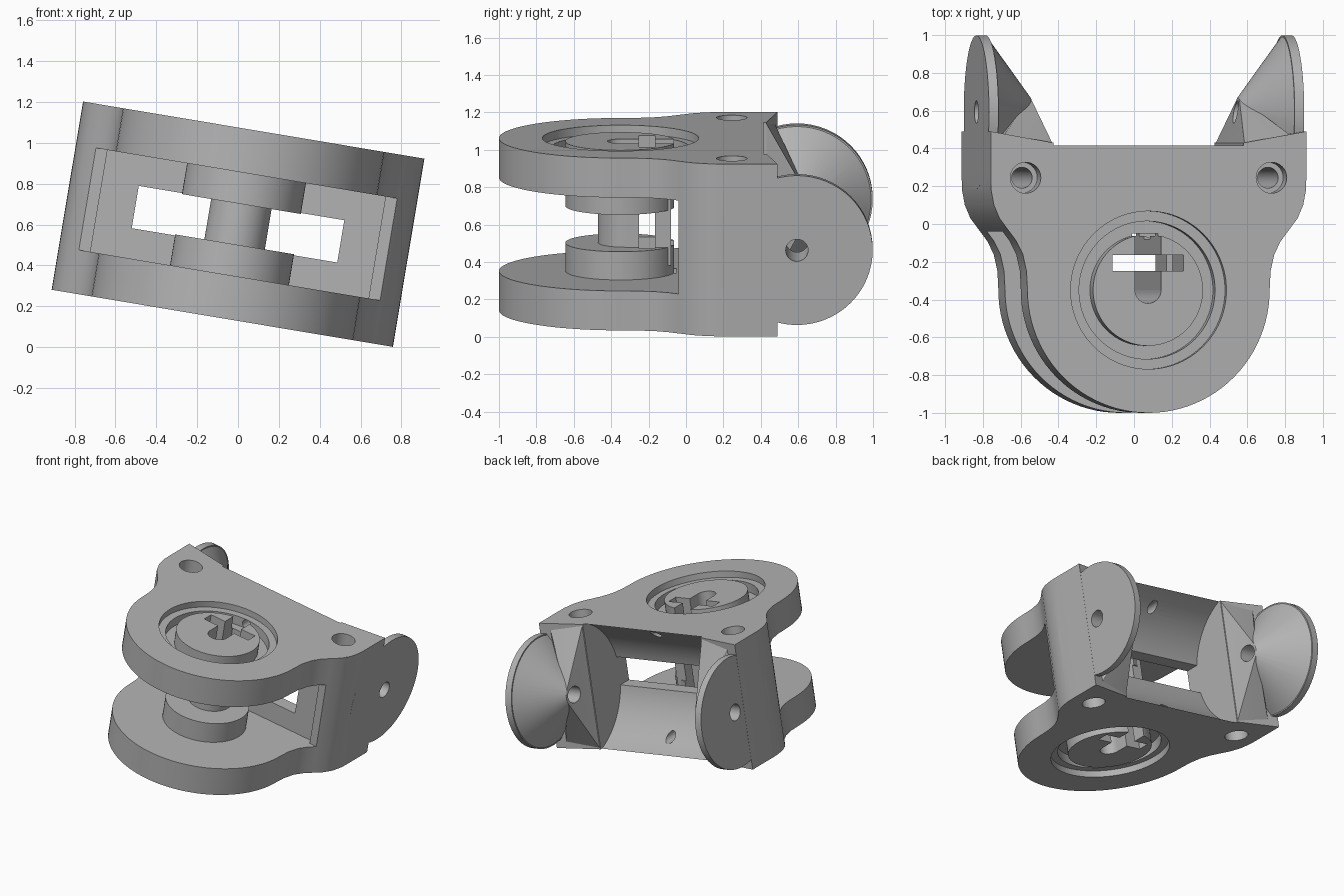
import bpy, bmesh, math
from mathutils import Matrix, Vector

if "Cube" in bpy.data.objects:
    bpy.data.objects.remove(bpy.data.objects["Cube"], do_unlink=True)

GREY = (0.45, 0.45, 0.45, 1)
mat = bpy.data.materials.new("plain grey")
mat.use_nodes = True
mat.diffuse_color = GREY
mat.node_tree.nodes["Principled BSDF"].inputs["Base Color"].default_value = GREY

HALF_W, HALF_H = 0.847, 0.467
HINGE_Y, DRUM_Y = 0.593, -0.35


def finish(name, bm):
    bmesh.ops.recalc_face_normals(bm, faces=bm.faces[:])
    mesh = bpy.data.meshes.new(name)
    bm.to_mesh(mesh)
    bm.free()
    ob = bpy.data.objects.new(name, mesh)
    bpy.context.scene.collection.objects.link(ob)
    mesh.materials.append(mat)
    return ob


def box(name, x0, x1, y0, y1, z0, z1):
    bm = bmesh.new()
    bmesh.ops.create_cube(bm, size=1)
    for v in bm.verts:
        v.co = Vector((x1 if v.co.x > 0 else x0, y1 if v.co.y > 0 else y0, z1 if v.co.z > 0 else z0))
    return finish(name, bm)


def cylinder(name, start, end, r, r2=None, segs=64):
    start, end = Vector(start), Vector(end)
    axis = end - start
    turn = Vector((0, 0, 1)).rotation_difference(axis).to_matrix().to_4x4()
    bm = bmesh.new()
    bmesh.ops.create_cone(bm, cap_ends=True, segments=segs, radius1=r, radius2=r if r2 is None else r2,
                          depth=axis.length, matrix=Matrix.Translation((start + end) / 2) @ turn)
    return finish(name, bm)


def prism(name, outline, z0, z1):
    bm = bmesh.new()
    face = bm.faces.new([bm.verts.new((x, y, z0)) for x, y in outline])
    top = bmesh.ops.extrude_face_region(bm, geom=[face])["geom"]
    bmesh.ops.translate(bm, vec=(0, 0, z1 - z0), verts=[g for g in top if isinstance(g, bmesh.types.BMVert)])
    return finish(name, bm)


def hull(name, points):
    bm = bmesh.new()
    for p in points:
        bm.verts.new(p)
    bmesh.ops.convex_hull(bm, input=bm.verts[:])
    bmesh.ops.delete(bm, geom=[v for v in bm.verts if not v.link_faces], context="VERTS")
    return finish(name, bm)


def combine(target, tool, op="DIFFERENCE", keep=False):
    mod = target.modifiers.new("combine", "BOOLEAN")
    mod.operation, mod.solver, mod.object = op, "EXACT", tool
    bpy.context.view_layer.objects.active = target
    bpy.ops.object.modifier_apply(modifier=mod.name)
    if not keep:
        bpy.data.objects.remove(tool, do_unlink=True)


# Body outline: round nose flaring into the wide back
half = [(0.65 * math.sin(a), DRUM_Y - 0.65 * math.cos(a)) for a in (math.pi / 2 * i / 24 for i in range(25))]
half += [(0.655, -0.25), (0.675, -0.16), (0.71, -0.09), (0.755, -0.03), (0.80, 0.03),
         (0.83, 0.1), (0.845, 0.18), (HALF_W, 0.25), (HALF_W, 0.49), (0.51, 0.43)]
outline = half + [(-x, y) for x, y in reversed(half[1:])]
body = prism("bracket_body", outline, -HALF_H, HALF_H)

# Gap between the plates, rear window and clearance around the hinge axis
combine(body, box("gap", -1, 1, -1.2, -0.04, -0.253, 0.253))
combine(body, box("gap_step", -0.69, 0.69, -0.1, 0.0, -0.253, 0.253))
combine(body, box("window", -0.51, 0.51, -0.05, 0.3, -0.105, 0.105))
combine(body, cylinder("clearance", (-0.51, HINGE_Y, 0), (0.51, HINGE_Y, 0), 0.5, segs=96))

# Hinge arms: flange disc, inward cone and gusset down to the block
for s in (-1, 1):
    hub = [(s * 0.56, HINGE_Y + 0.08 * math.cos(a), 0.08 * math.sin(a))
           for a in (math.tau * i / 32 for i in range(32))]
    corners = [(s * x, y, z * HALF_H) for z in (-1, 1) for x, y in ((0.515, 0.425), (0.52, 0.2), (0.79, 0.45), (0.79, 0.2))]
    combine(body, hull("gusset", hub + corners), "UNION")
    combine(body, cylinder("cone", (s * 0.8, HINGE_Y, 0), (s * 0.558, HINGE_Y, 0), 0.403, 0.078), "UNION")
    combine(body, cylinder("flange", (s * 0.795, HINGE_Y, 0), (s * (HALF_W - 0.001), HINGE_Y, 0), 0.405), "UNION")
for s in (-1, 1):
    combine(body, cylinder("hinge_hole", (s * 0.4, HINGE_Y, 0), (s, HINGE_Y, 0), 0.06, segs=32))
    combine(body, cylinder("bolt_hole", (s * 0.66, 0.245, -1), (s * 0.66, 0.245, 1), 0.055, segs=32))

# Features repeated on the upper and lower plates
for z in (-1, 1):
    for s in (-1, 1):
        combine(body, cylinder("counterbore", (s * 0.66, 0.245, z * 0.35), (s * 0.66, 0.245, z), 0.082, segs=32))
    combine(body, cylinder("recess", (0, DRUM_Y, z * 0.42), (0, DRUM_Y, z), 0.418, segs=96))
    combine(body, cylinder("groove", (0, DRUM_Y, z * 0.35), (0, DRUM_Y, z), 0.365, segs=96))
    combine(body, cylinder("rear_drill", (0, -0.02, z * 0.385), (0, 0.6, z * 0.385), 0.035, segs=24))

# Drums joined by the central pin
drum = cylinder("drum_and_pin", (0, -0.32, -0.2), (0, -0.32, 0.2), 0.15)
combine(drum, box("pin_back", -0.15, 0.15, -0.32, -0.08, -0.2, 0.2), "UNION")
for z in (-1, 1):
    combine(drum, cylinder("drum", (0, DRUM_Y, z * 0.1), (0, DRUM_Y, z * 0.45), 0.295), "UNION")

# Cross-shaped keyway through drums, pin and plates
slots = [box("cross_slot", -0.19, 0.19, -0.25, -0.165, -1, 1),
         box("long_slot", -0.07, 0.07, -0.35, -0.05, -1, 1),
         cylinder("slot_end", (0, -0.35, -1), (0, -0.35, 1), 0.0699, segs=32)]
for slot in slots:
    combine(body, slot, keep=True)
    combine(drum, slot)

# Tilt the whole bracket and shade it
pose = Matrix.Translation((0, 0, 0.602)) @ Matrix.Rotation(math.radians(9.5), 4, "Y")
for ob in (body, drum):
    ob.data.transform(pose)
    bpy.ops.object.select_all(action="DESELECT")
    ob.select_set(True)
    bpy.context.view_layer.objects.active = ob
    bpy.ops.object.shade_smooth_by_angle(angle=math.radians(25))
